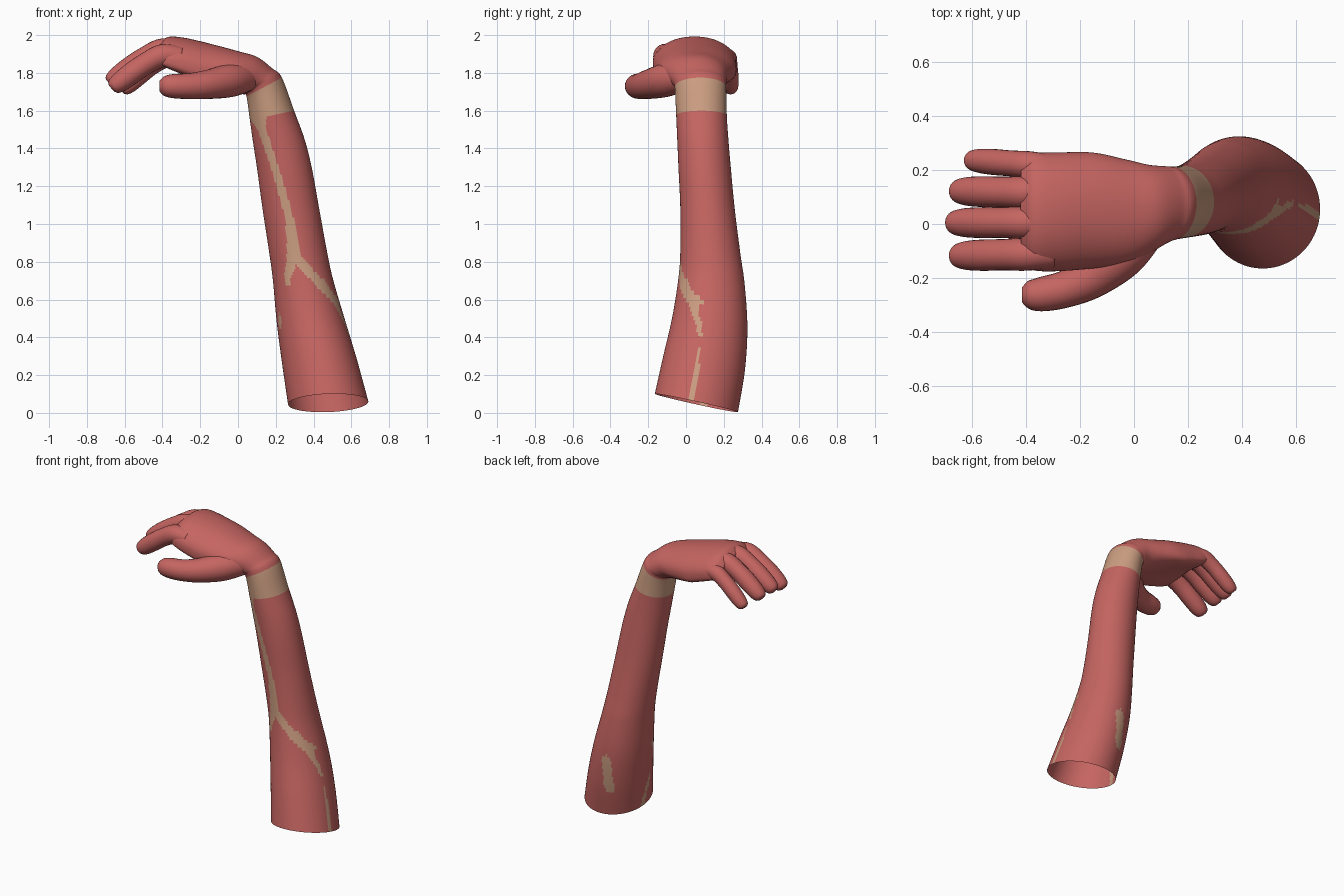
import bpy, bmesh, math
from mathutils import Vector

if "Cube" in bpy.data.objects:
    bpy.data.objects.remove(bpy.data.objects["Cube"])


def material(name, rgb):
    m = bpy.data.materials.new(name)
    m.diffuse_color = (*rgb, 1)
    m.use_nodes = True
    m.node_tree.nodes["Principled BSDF"].inputs["Base Color"].default_value = m.diffuse_color
    return m


RED = material("muscle red", (0.56, 0.13, 0.12))
TAN = material("tendon tan", (0.60, 0.34, 0.22))


def spline(rows, sub):
    """Catmull-Rom interpolation of rows of numbers."""
    out, n = [], len(rows)
    for i in range(n - 1):
        p = [rows[max(0, min(n - 1, i + k))] for k in (-1, 0, 1, 2)]
        for j in range(sub):
            t = j / sub
            out.append([0.5 * (2 * b + (c - a) * t + (2 * a - 5 * b + 4 * c - d) * t * t
                               + (3 * b - a - 3 * c + d) * t ** 3) for a, b, c, d in zip(*p)])
    return out + [list(rows[-1])]


def loft(name, rings, cap_start, cap_end, rule=None):
    """Skin closed rings of points; rule(row, col, centre) gives the material index."""
    bm = bmesh.new()
    vs = [[bm.verts.new(p) for p in r] for r in rings]
    n = len(rings[0])
    for i in range(len(vs) - 1):
        for j in range(n):
            k = (j + 1) % n
            f = bm.faces.new((vs[i][j], vs[i][k], vs[i + 1][k], vs[i + 1][j]))
            if rule:
                f.material_index = rule(i, j, f.calc_center_median())
    for on, ring in ((cap_start, vs[0]), (cap_end, vs[-1])):
        if on:
            c = bm.verts.new(sum((v.co for v in ring), Vector()) / n)
            for j in range(n):
                bm.faces.new((ring[j], ring[(j + 1) % n], c))
    bmesh.ops.recalc_face_normals(bm, faces=bm.faces)
    for f in bm.faces:
        f.smooth = True
    me = bpy.data.meshes.new(name)
    bm.to_mesh(me)
    bm.free()
    me.materials.append(RED)
    me.materials.append(TAN)
    ob = bpy.data.objects.new(name, me)
    bpy.context.collection.objects.link(ob)
    return ob


# Forearm and hand sections: inner edge x,z, outer edge x,z, y min, y max
SECTIONS = [
    (.265, .045, .69, .06, -.165, .275),
    (.235, .25, .63, .28, -.12, .312),
    (.205, .48, .57, .48, -.073, .325),
    (.185, .70, .505, .70, -.04, .31),
    (.165, .85, .472, .85, -.03, .288),
    (.13, 1.08, .43, 1.08, -.03, .258),
    (.10, 1.30, .39, 1.30, -.04, .237),
    (.08, 1.43, .352, 1.45, -.046, .225),
    (.063, 1.55, .297, 1.60, -.052, .216),
    (.045, 1.675, .232, 1.775, -.06, .213),
    (.03, 1.685, .18, 1.825, -.075, .215),
    (.00, 1.695, .10, 1.885, -.11, .22),
    (-.07, 1.72, .00, 1.915, -.15, .24),
    (-.18, 1.76, -.13, 1.95, -.165, .265),
    (-.29, 1.80, -.28, 1.985, -.175, .265),
    (-.37, 1.835, -.37, 1.99, -.172, .262),
    (-.41, 1.865, -.42, 1.955, -.15, .24),
]
SUB, COLS = 10, 96


def spow(v, e):
    return math.copysign(abs(v) ** e, v)


rings = []
for xa, za, xb, zb, y0, y1 in spline(SECTIONS, SUB):
    cx, cz, cy, hy = (xa + xb) / 2, (za + zb) / 2, (y0 + y1) / 2, (y1 - y0) / 2
    hand = max(0, min(1, (.1 - cx) / .3))          # boxier and arched toward the knuckles
    tilt = -.23 * max(0, 1 - cz / 1.1)             # slanted cut at the elbow end
    ring = []
    for j in range(COLS):
        a = 2 * math.pi * j / COLS
        c, s = spow(math.cos(a), 1 - .25 * hand), spow(math.sin(a), 1 - .25 * hand)
        ring.append(Vector((cx + c * (xb - xa) / 2, cy + s * hy,
                            cz + c * (zb - za) / 2 + tilt * s * hy - .05 * hand * s * s)))
    rings.append(ring)

# Tendon lines: (across, height, half width), seen from each side
FRONT = [[(.105, 1.57, .045), (.128, 1.50, .022), (.21, 1.25, .019), (.272, 1.03, .022),
          (.295, .84, .035), (.27, .75, .022), (.262, .69, .014)],
         [(.30, .83, .03), (.36, .765, .024), (.45, .665, .02), (.53, .58, .016)]]
RIGHT = [[(-.01, .70, .018), (.025, .60, .018), (.06, .50, .017), (.075, .41, .012)],
         [(.067, .34, .010), (.055, .20, .013), (.02, .05, .018)]]
LEFT = [[(.10, .02, .02), (.08, .14, .016), (.06, .24, .010)],
        [(.05, .47, .02), (.045, .51, .015)]]
BACK = [[(.38, .21, .033), (.385, .41, .033)]]


def on_line(u, z, lines):
    for line in lines:
        for (u0, z0, r0), (u1, z1, r1) in zip(line, line[1:]):
            du, dz = u1 - u0, z1 - z0
            t = max(0, min(1, ((u - u0) * du + (z - z0) * dz) / (du * du + dz * dz)))
            if math.hypot(u - u0 - t * du, z - z0 - t * dz) < r0 + t * (r1 - r0):
                return True
    return False


def arm_colour(i, j, p):
    if i >= 9 * SUB:
        return 0
    if i >= 8 * SUB:                               # wrist band
        return 1
    a = 2 * math.pi * (j + .5) / COLS
    nx, ny = math.cos(a), math.sin(a)
    return int((ny < -.2 and on_line(p.x, p.z, FRONT)) or (nx > .3 and on_line(p.y, p.z, RIGHT))
               or (nx < -.3 and on_line(p.y, p.z, LEFT)) or (ny > .3 and on_line(p.x, p.z, BACK)))


loft("forearm_and_hand", rings, False, True, arm_colour)


def digit(name, pts, n=24):
    """Round tube through (x, y, z, radius) points."""
    rows = spline(pts, 6)
    out = []
    for i, (x, y, z, r) in enumerate(rows):
        t = (Vector(rows[min(i + 1, len(rows) - 1)][:3]) - Vector(rows[max(i - 1, 0)][:3])).normalized()
        side = t.cross(Vector((0, 0, 1))).normalized()
        up = side.cross(t)
        out.append([Vector((x, y, z)) + r * (side * math.cos(2 * math.pi * k / n)
                                             + up * math.sin(2 * math.pi * k / n)) for k in range(n)])
    return loft(name, out, True, True)


# Four fingers: name, base y, tip y, tip x, height offset, radius
for name, yb, yt, tip, dz, r in (("index_finger", -.11, -.118, -.675, -.02, .058),
                                 ("middle_finger", .005, .005, -.69, .01, .057),
                                 ("ring_finger", .115, .122, -.675, 0, .057),
                                 ("little_finger", .212, .238, -.62, -.035, .048)):
    path = []
    for x, z, k in ((-.30, 1.905, .9), (-.40, 1.912, 1.05), (-.49, 1.872, 1), (-.57, 1.82, 1),
                    (-.635, 1.773, .92), (-.672, 1.748, .72), (-.685, 1.738, .4)):
        f = (x + .30) / -.39
        path.append((-.30 + f * (tip + .30), yb + f * (yt - yb), z + dz, r * k))
    digit(name, path)

# Thumb with its fleshy base
digit("thumb", [(.06, -.01, 1.775, .07), (-.04, -.11, 1.76, .088), (-.15, -.195, 1.74, .078),
                (-.25, -.24, 1.73, .069), (-.34, -.26, 1.73, .064), (-.39, -.262, 1.73, .052),
                (-.415, -.262, 1.73, .028)])
